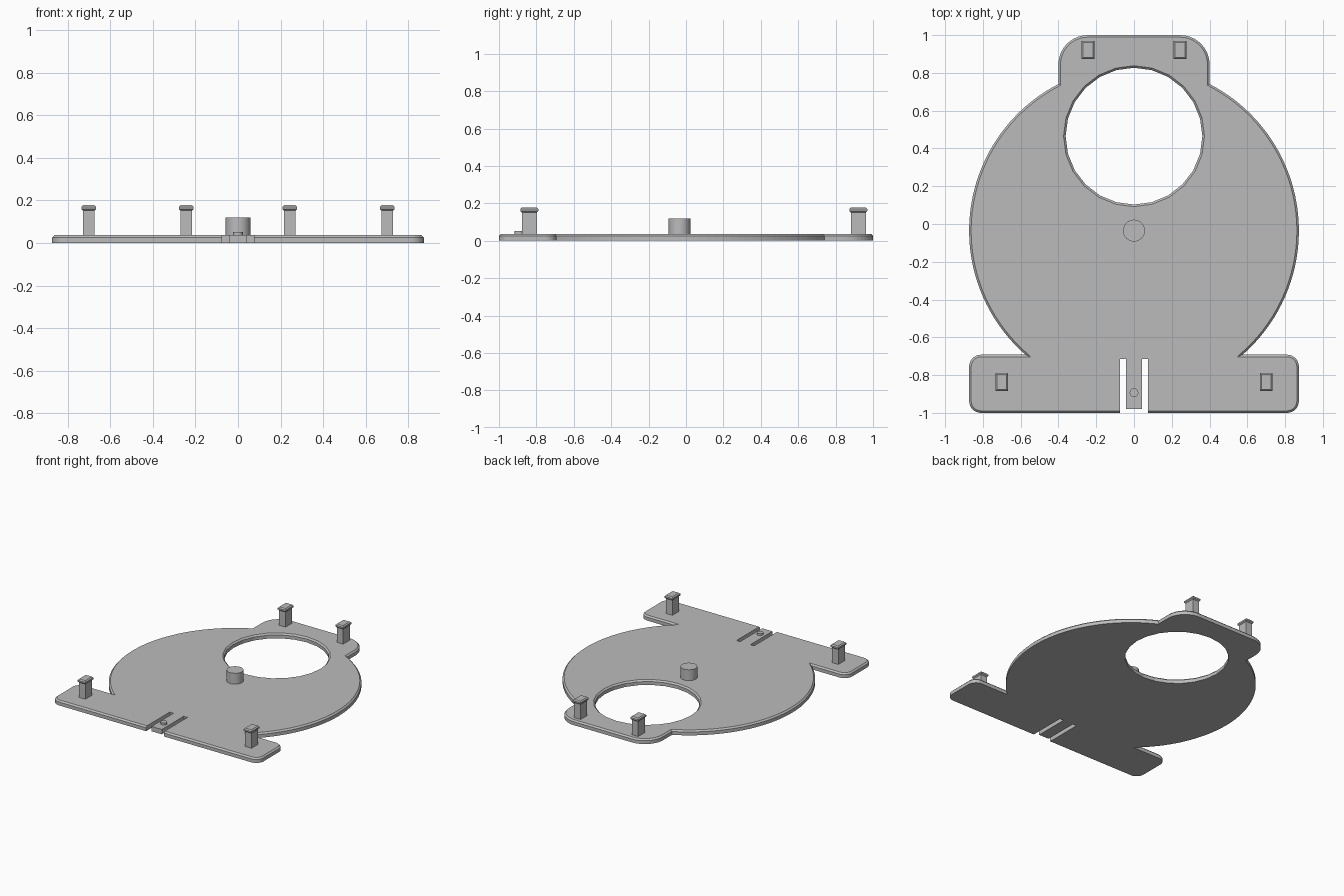
import bpy
import bmesh
from math import sin, cos, asin, acos, pi, radians
from mathutils import Vector

cube = bpy.data.objects.get("Cube")
if cube:
    bpy.data.objects.remove(cube)

grey = bpy.data.materials.new("grey plastic")
grey.use_nodes = True
GREY = (0.5, 0.5, 0.5, 1)
grey.diffuse_color = GREY
grey.node_tree.nodes["Principled BSDF"].inputs["Base Color"].default_value = GREY

THICK = 0.037
CHAMFER = 0.011
DISC_Y = -0.035
DISC_R = 0.873


def finish(name, bm):
    bmesh.ops.recalc_face_normals(bm, faces=bm.faces[:])
    mesh = bpy.data.meshes.new(name)
    bm.to_mesh(mesh)
    bm.free()
    mesh.materials.append(grey)
    obj = bpy.data.objects.new(name, mesh)
    bpy.context.collection.objects.link(obj)
    return obj


def arc(cx, cy, r, start, end, steps):
    angles = [start + (end - start) * i / steps for i in range(steps + 1)]
    return [Vector((cx + r * cos(a), cy + r * sin(a))) for a in angles]


def inset(points, d):
    """Offset a closed loop to its left by d, with mitred corners."""
    result = []
    for i, p in enumerate(points):
        a = (p - points[i - 1]).normalized()
        b = (points[(i + 1) % len(points)] - p).normalized()
        n1, n2 = Vector((-a.y, a.x)), Vector((-b.y, b.x))
        result.append(p + (n1 + n2) * d / (1 + n1.dot(n2)))
    return result


def bridge_rings(bm, rings):
    for low, high in zip(rings, rings[1:]):
        for i in range(len(low)):
            bm.faces.new((low[i - 1], low[i], high[i], high[i - 1]))


def ring(bm, points, z):
    return [bm.verts.new((p.x, p.y, z)) for p in points]


def prism(name, points, levels):
    """Stack rings of one profile; levels are (z, inset) pairs."""
    bm = bmesh.new()
    rings = [ring(bm, inset(points, d) if d else points, z) for z, d in levels]
    bridge_rings(bm, rings)
    bm.faces.new(rings[0])
    bm.faces.new(rings[-1])
    return finish(name, bm)


def rectangle(cx, cy, w, d):
    return [Vector((cx + sx * w / 2, cy + sy * d / 2))
            for sx, sy in ((-1, -1), (1, -1), (1, 1), (-1, 1))]


# Plate outline: front bar, round disc and rear tab, mirrored across x
half = arc(0.81, -0.937, 0.063, -pi / 2, 0, 8)
half += arc(0.81, -0.755, 0.063, 0, pi / 2, 8)
half += arc(0, DISC_Y, DISC_R, asin((-0.692 - DISC_Y) / DISC_R), acos(0.4 / DISC_R), 40)
half += arc(0.245, 0.845, 0.155, 0, pi / 2, 10)
outline = half + [Vector((-p.x, p.y)) for p in reversed(half)]
hole = arc(0, 0.465, 0.362, 2 * pi, 0, 24)[:-1]

# Plate with chamfered upper edges and a large round opening
bm = bmesh.new()
bottom_edges, top_edges = [], []
for loop in (outline, hole):
    rings = [ring(bm, loop, 0), ring(bm, loop, THICK - CHAMFER),
             ring(bm, inset(loop, CHAMFER), THICK)]
    bridge_rings(bm, rings)
    for verts, edges in ((rings[0], bottom_edges), (rings[-1], top_edges)):
        edges += [bm.edges.get((verts[i - 1], verts[i])) for i in range(len(verts))]
for edges in (bottom_edges, top_edges):
    bmesh.ops.triangle_fill(bm, edges=edges, use_beauty=True)
plate = finish("base_plate", bm)

# U-shaped cutter that frees the spring tongue at the front
slot = [(0.043, -0.98), (0.043, -0.715), (0.075, -0.715), (0.075, -1.1)]
u_shape = [Vector(p) for p in reversed(slot)] + [Vector((-x, y)) for x, y in slot]
cutter = prism("tongue_slot_cutter", u_shape, [(-0.1, 0), (0.1, 0)])
cutter.hide_render = True
cutter.hide_viewport = True
cut = plate.modifiers.new("tongue slots", "BOOLEAN")
cut.operation = "DIFFERENCE"
cut.solver = "EXACT"
cut.object = cutter

# Centre boss and the little catch on the tongue
pegs = [
    prism("centre_boss", arc(0, DISC_Y, 0.058, 0, 2 * pi, 32)[:-1],
          [(THICK - 0.01, 0), (0.12, 0)]),
    prism("tongue_catch", arc(0, -0.893, 0.023, 0, 2 * pi, 24)[:-1],
          [(THICK - 0.01, 0), (0.051, 0)]),
]
for peg in pegs:
    bpy.ops.object.select_all(action="DESELECT")
    peg.select_set(True)
    bpy.context.view_layer.objects.active = peg
    bpy.ops.object.shade_smooth_by_angle(angle=radians(30))

# Four clip posts with chamfered caps
for row, x, y in (("front", 0.70, -0.837), ("rear", 0.243, 0.922)):
    for side, sign in (("left", 1), ("right", -1)):
        prism(f"{row}_{side}_post", rectangle(sign * x, y, 0.054, 0.08),
              [(THICK - 0.01, 0), (0.16, 0)])
        prism(f"{row}_{side}_post_cap", rectangle(sign * x, y, 0.068, 0.096),
              [(0.152, 0.007), (0.159, 0), (0.17, 0), (0.178, 0.008)])
